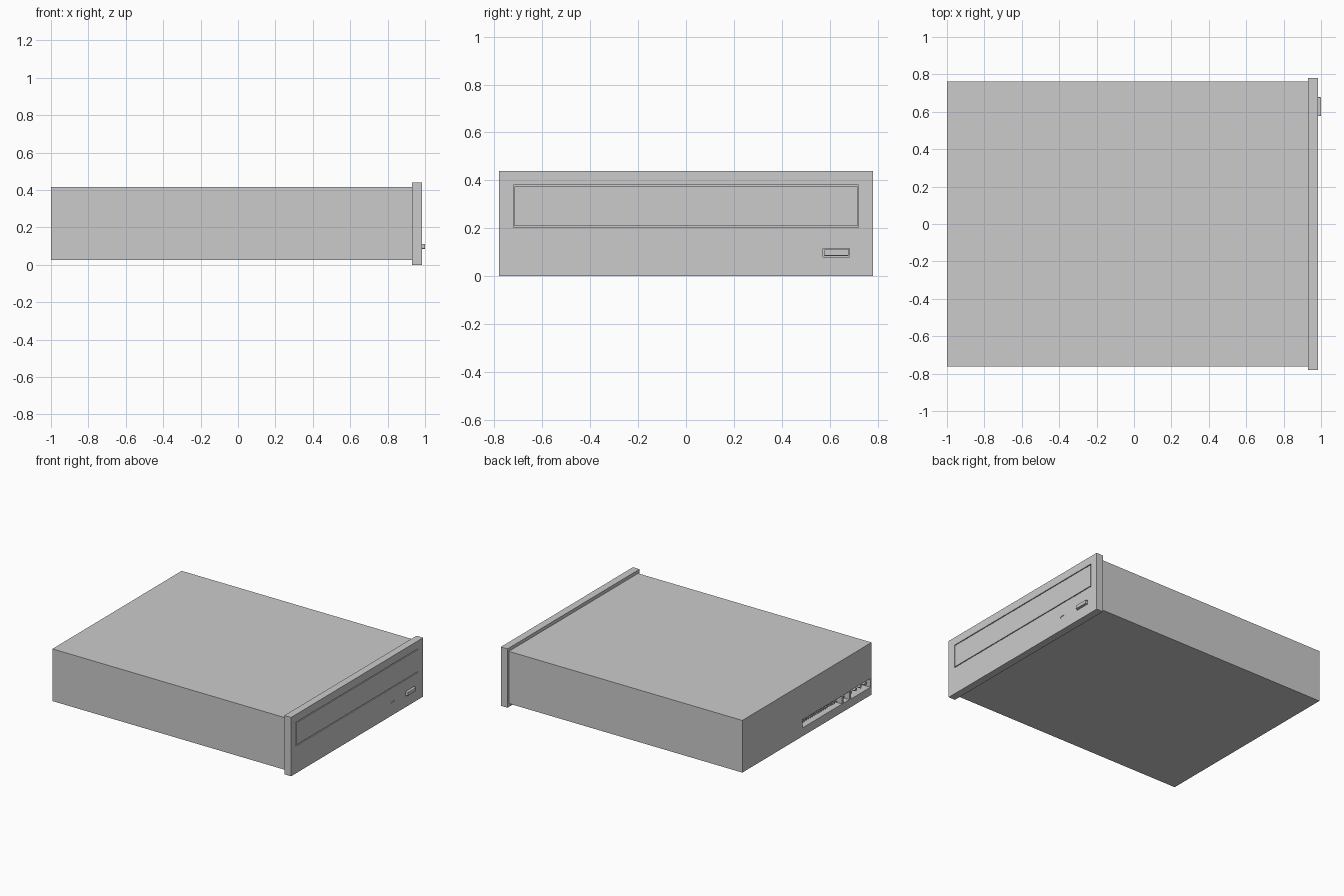
import bpy

if "Cube" in bpy.data.objects:
    bpy.data.objects.remove(bpy.data.objects["Cube"])


def box(name, x, y, z, bevel=0.0):
    """Box from (min, max) ranges on each axis."""
    bpy.ops.mesh.primitive_cube_add(size=1)
    o = bpy.context.object
    o.name = name
    o.location = [(a + b) / 2 for a, b in (x, y, z)]
    o.scale = [b - a for a, b in (x, y, z)]
    bpy.ops.object.transform_apply(location=True, rotation=True, scale=True)
    if bevel:
        m = o.modifiers.new("bevel", 'BEVEL')
        m.width = bevel
        m.segments = 2
        bpy.ops.object.modifier_apply(modifier=m.name)
    return o


def cut(target, x, y, z):
    """Subtract a box from the target."""
    c = box("cutter", x, y, z)
    c.hide_render = True
    m = target.modifiers.new("cut", 'BOOLEAN')
    m.operation = 'DIFFERENCE'
    m.solver = 'EXACT'
    m.object = c
    bpy.context.view_layer.objects.active = target
    bpy.ops.object.modifier_apply(modifier=m.name)
    bpy.data.objects.remove(c, do_unlink=True)


# Metal case with rear connector pockets
case = box("case", (-1, 0.93), (-0.763, 0.763), (0.025, 0.415))
POCKET_BACK = -0.92
cut(case, (-1.1, POCKET_BACK), (-0.50, 0.05), (0.088, 0.148))
cut(case, (-1.1, POCKET_BACK), (-0.75, -0.52), (0.085, 0.150))

# Front bezel
bezel = box("bezel", (0.93, 0.985), (-0.78, 0.78), (0, 0.44))
G = (0.973, 1.1)
for z in (0.207, 0.378):                       # long tray gaps
    cut(bezel, G, (-0.72, 0.72), (z - 0.003, z + 0.003))
for y in (-0.718, 0.718):                      # tray end gaps
    cut(bezel, G, (y - 0.002, y + 0.002), (0.204, 0.381))
cut(bezel, G, (0.572, 0.683), (0.081, 0.116))  # button well
cut(bezel, (0.979, 1.1), (0.40, 0.437), (0.095, 0.107))  # lamp recess

# Eject button and activity lamp
box("eject_button", (0.965, 1.0), (0.577, 0.678), (0.085, 0.112), 0.003)
box("activity_lamp", (0.975, 0.982), (0.402, 0.435), (0.096, 0.106))

# Data and audio connector pins
for i in range(24):
    if i in (20, 21):
        continue
    y = 0.03 - i * 0.022
    for z in (0.108, 0.128):
        box("data_pin", (-0.975, -0.91), (y - 0.003, y + 0.003), (z - 0.003, z + 0.003))
box("connector_divider", (-0.998, -0.91), (-0.435, -0.415), (0.085, 0.15))

# Power connector pins
for i in range(4):
    y = -0.55 - i * 0.057
    bpy.ops.mesh.primitive_cylinder_add(vertices=12, radius=0.012, depth=0.07,
                                        location=(-0.945, y, 0.117), rotation=(0, 1.5708, 0))
    bpy.context.object.name = "power_pin"
    bpy.ops.object.shade_smooth_by_angle()
